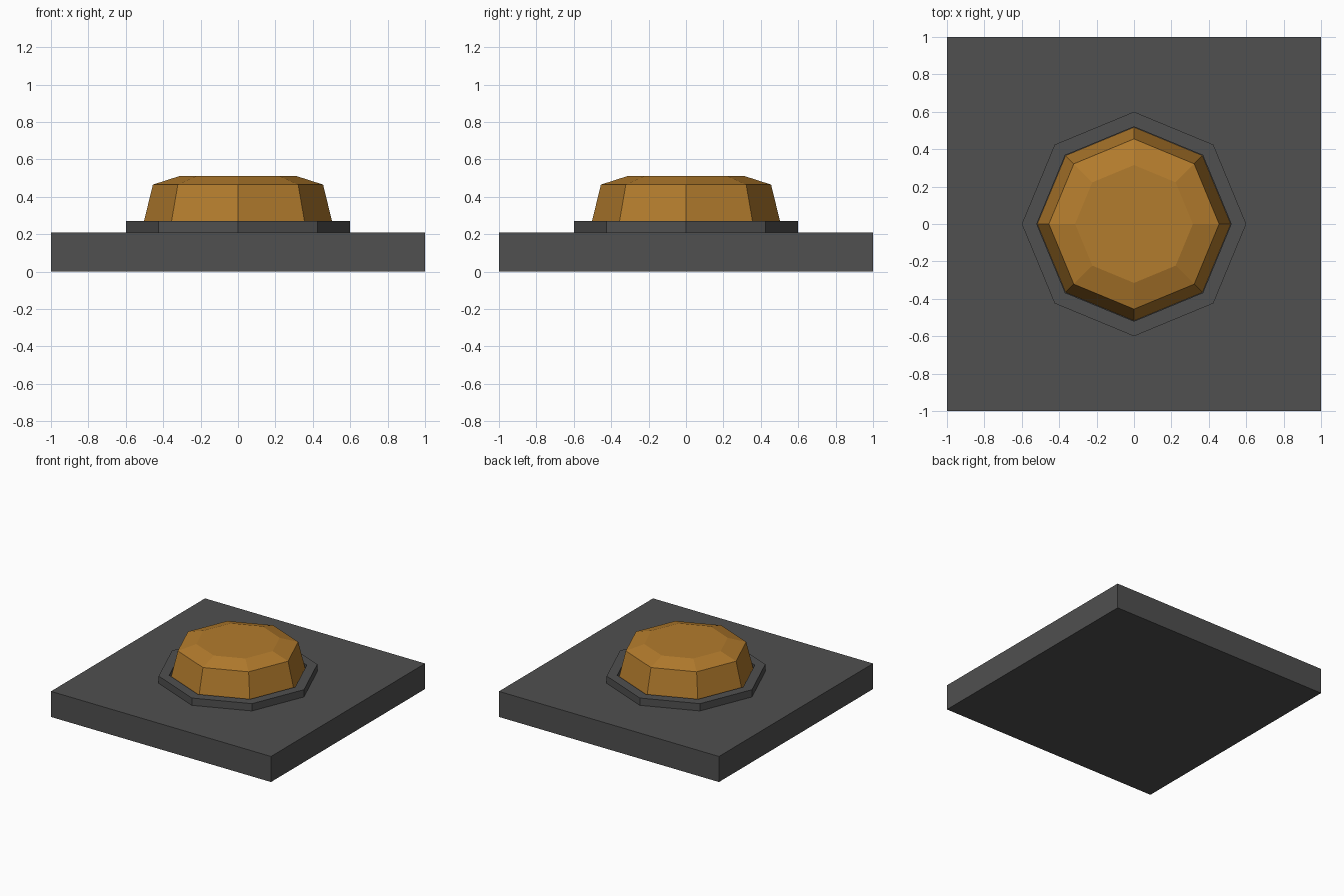
import bpy, bmesh
from math import cos, sin, pi

if "Cube" in bpy.data.objects:
    bpy.data.objects.remove(bpy.data.objects["Cube"])

SIDES = 8


def material(name, rgb):
    m = bpy.data.materials.new(name)
    m.diffuse_color = (*rgb, 1)
    m.use_nodes = True
    m.node_tree.nodes["Principled BSDF"].inputs["Base Color"].default_value = m.diffuse_color
    return m


def finish(name, bm, mat):
    bmesh.ops.recalc_face_normals(bm, faces=bm.faces)
    mesh = bpy.data.meshes.new(name)
    bm.to_mesh(mesh)
    bm.free()
    mesh.materials.append(mat)
    ob = bpy.data.objects.new(name, mesh)
    bpy.context.collection.objects.link(ob)
    return ob


def lathe(name, profile, mat, closed=False):
    """Sweep (radius, z) points around z; cap the ends, or close into a ring."""
    bm = bmesh.new()
    rings = [[bm.verts.new((r * cos(2 * pi * i / SIDES), r * sin(2 * pi * i / SIDES), z))
              for i in range(SIDES)] for r, z in profile]
    pairs = list(zip(rings, rings[1:]))
    if closed:
        pairs.append((rings[-1], rings[0]))
    else:
        bm.faces.new(rings[0])
        bm.faces.new(rings[-1])
    for a, b in pairs:
        for i in range(SIDES):
            j = (i + 1) % SIDES
            bm.faces.new((a[i], a[j], b[j], b[i]))
    return finish(name, bm, mat)


dark = material("dark_grey", (0.08, 0.08, 0.08))
amber = material("amber", (0.45, 0.2, 0.026))

# Square base plate
bm = bmesh.new()
bmesh.ops.create_cube(bm, size=1)
bmesh.ops.scale(bm, vec=(2, 2, 0.21), verts=bm.verts)
bmesh.ops.translate(bm, vec=(0, 0, 0.105), verts=bm.verts)
finish("base_plate", bm, dark)

# Octagonal collar around the button
lathe("collar", [(0.60, 0.21), (0.60, 0.27), (0.52, 0.27), (0.52, 0.21)], dark, closed=True)

# Faceted dome button
lathe("dome_button", [(0.517, 0.21), (0.455, 0.465), (0.315, 0.51)], amber)
